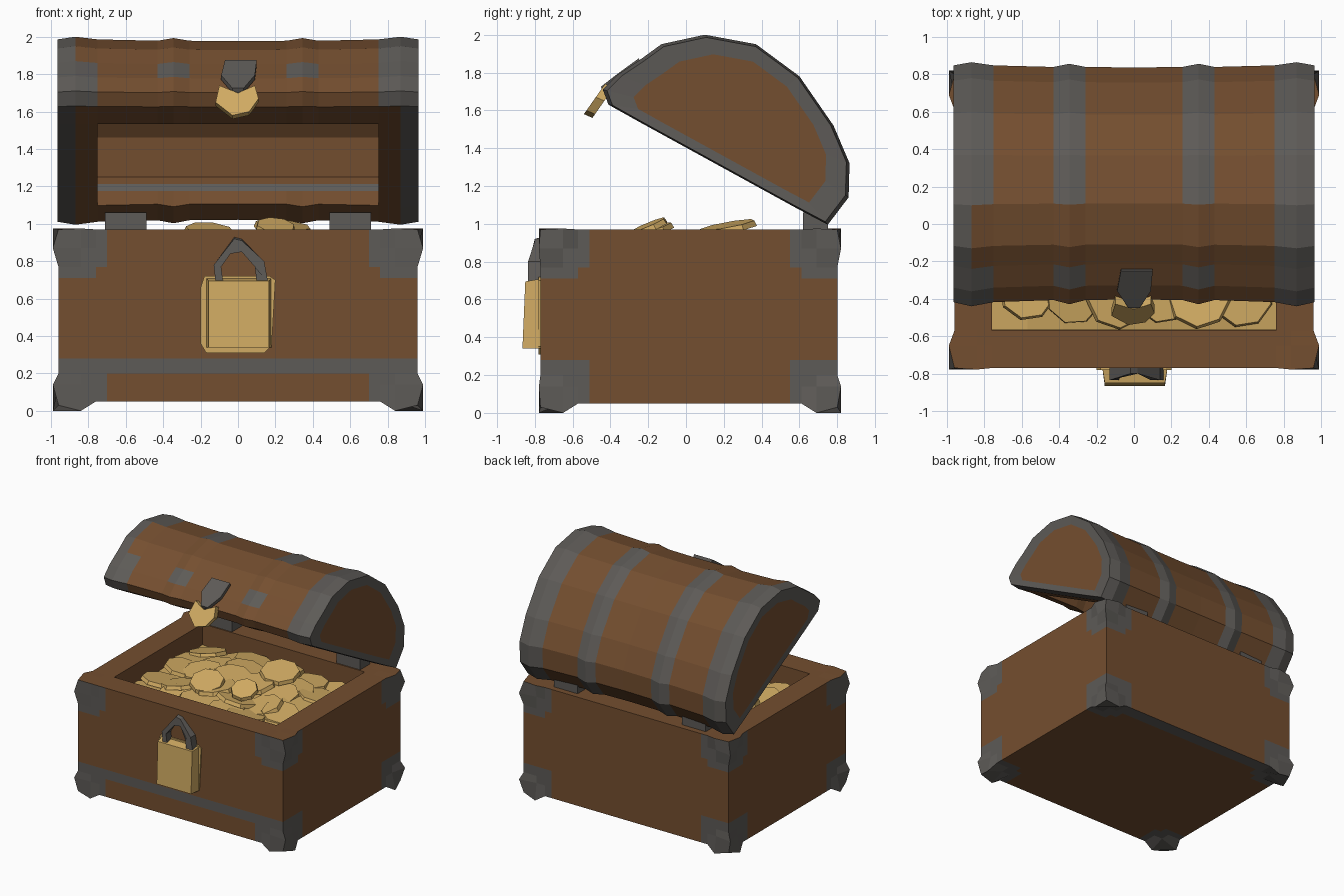
import bpy, bmesh, math, random
from mathutils import Vector, Matrix

if "Cube" in bpy.data.objects:
    bpy.data.objects.remove(bpy.data.objects["Cube"])

random.seed(4)

def material(name, rgb):
    m = bpy.data.materials.new(name)
    m.diffuse_color = (*rgb, 1)
    m.use_nodes = True
    m.node_tree.nodes["Principled BSDF"].inputs["Base Color"].default_value = m.diffuse_color
    return m

WOOD = material("brown wood", (0.175, 0.077, 0.029))
METAL = material("dark grey metal", (0.11, 0.103, 0.095))
GOLD = material("gold", (0.64, 0.41, 0.125))

def finish(bm, name, mats):
    bmesh.ops.recalc_face_normals(bm, faces=bm.faces[:])
    me = bpy.data.meshes.new(name)
    bm.to_mesh(me)
    bm.free()
    for m in mats:
        me.materials.append(m)
    ob = bpy.data.objects.new(name, me)
    bpy.context.collection.objects.link(ob)
    return ob

def box_bm(lo, hi):
    bm = bmesh.new()
    bmesh.ops.create_cube(bm, size=1)
    for v in bm.verts:
        v.co = Vector([lo[i] if v.co[i] < 0 else hi[i] for i in range(3)])
    return bm

def prism(name, pts, offset, mat):
    bm = bmesh.new()
    f = bm.faces.new([bm.verts.new(p) for p in pts])
    r = bmesh.ops.extrude_face_region(bm, geom=[f], use_keep_orig=True)
    vs = [g for g in r["geom"] if isinstance(g, bmesh.types.BMVert)]
    bmesh.ops.translate(bm, verts=vs, vec=offset)
    return finish(bm, name, [mat])

# Chest body: cut box, cavity pushed down, metal corner plates by rule
LO, HI = (-0.96, -0.77, 0.05), (0.96, 0.80, 0.97)
bm = box_bm(LO, HI)
CUTS = ((-0.84, -0.76, -0.70, 0, 0.70, 0.76, 0.84), (-0.65, -0.57, -0.51, 0.55, 0.61, 0.69),
        (0.14, 0.2, 0.28, 0.71, 0.77, 0.87))
BULGE = (0.84, 0.84), (-0.65, 0.69), (0.14, 0.87)     # cuts that swell out on the box edges
for axis, cuts in enumerate(CUTS):
    for c in cuts:
        co, no = Vector((0, 0, 0)), Vector((0, 0, 0))
        co[axis], no[axis] = c, 1
        bmesh.ops.bisect_plane(bm, geom=bm.verts[:] + bm.edges[:] + bm.faces[:],
                               plane_co=co, plane_no=no)

def in_cavity(c):
    return abs(c.x) < 0.762 and -0.572 < c.y < 0.612 and c.z > 0.3

top = [f for f in bm.faces if f.normal.z > 0.9 and in_cavity(f.calc_center_median())]
r = bmesh.ops.extrude_face_region(bm, geom=top)
bmesh.ops.delete(bm, geom=top, context='FACES_ONLY')
for g in r["geom"]:
    if isinstance(g, bmesh.types.BMVert):
        g.co.z = 0.6
bmesh.ops.recalc_face_normals(bm, faces=bm.faces[:])
for f in bm.faces:
    c, n = f.calc_center_median(), f.normal
    if in_cavity(c) or n.z > 0.5:
        continue
    d = [min(c[i] - LO[i], HI[i] - c[i]) for i in range(3) if abs(n[i]) < 0.5]
    corner = max(d) < 0.26 and sum(d) < 0.43
    strip = n.y < -0.5 and 0.2 < c.z < 0.28 and c.x > -0.70
    under = n.z < -0.5 and c.y > 0.69
    f.material_index = int(corner or strip or under)
for v in bm.verts:
    p = v.co.copy()
    ends = [-1 if abs(p[i] - LO[i]) < 1e-4 else 1 if abs(p[i] - HI[i]) < 1e-4 else 0 for i in range(3)]
    swell = any(abs((abs(p.x) if i == 0 else p[i]) - b) < 1e-3 for i in range(3) for b in BULGE[i])
    if all(ends) and ends[2] < 0:
        v.co.z -= 0.02
    elif sum(map(abs, ends)) == 2 and swell:
        v.co += Vector((ends[0] * 0.03, (0.02 if p.y > 0 else 0.008) * ends[1],
                        -0.05 if ends[2] < 0 else 0.005 * ends[2]))
finish(bm, "chest_body", [WOOD, METAL])

# Lid: closed side profile lofted across x, bands slightly proud
PROF = [(-0.41, 1.63), (-0.44, 1.71), (-0.36, 1.79), (-0.24, 1.87), (-0.13, 1.95), (0.10, 2.0),
        (0.37, 1.95), (0.60, 1.78), (0.78, 1.52), (0.865, 1.32), (0.86, 1.14), (0.75, 0.995),
        (0.58, 1.085), (-0.24, 1.535)]
# Hollow section between the last two profile points, with a metal lip at the back
HOLLOW = [(0.60, 1.16), (0.62, 1.20), (0.68, 1.24), (0.67, 1.46), (0.48, 1.73), (0.10, 1.86), (-0.12, 1.78)]
CEN = (0.30, 1.53)
half = [(0.26, 0.955), (0.345, 0.985), (0.43, 0.955), (0.75, 0.97), (0.87, 1.0), (0.965, 0.97), (0.96, 0.78)]
stations = [(-x, s) for x, s in reversed(half)] + [(0, 0.95)] + half
bm = bmesh.new()
def ring(pts, x, s):
    return [bm.verts.new((x, CEN[0] + (y - CEN[0]) * s, CEN[1] + (z - CEN[1]) * s)) for y, z in pts]
rings = [ring(PROF, x, s) for x, s in stations]
N = len(PROF)
hollow = {}
for k, (x, s) in enumerate(stations):
    if abs(x) < 0.76:
        hollow[k] = [rings[k][12]] + ring(HOLLOW, x, 0.96) + [rings[k][13]]
for k in range(len(rings) - 1):
    a, b = rings[k], rings[k + 1]
    xm = (stations[k][0] + stations[k + 1][0]) / 2
    ax = abs(xm)
    for i in range(N):
        if i == 12 and ax < 0.75:
            continue
        j = (i + 1) % N
        f = bm.faces.new((a[i], a[j], b[j], b[i]))
        if ax > 0.87:
            metal = True
        elif i >= 11:                      # underside rim
            metal = False
        elif ax > 0.74:
            metal = xm > 0 or i not in (3, 4)
        else:
            metal = 0.26 < ax < 0.43 and (i >= 5 or i == 2)
        f.material_index = int(metal)
    if ax < 0.75:
        a, b = hollow[k], hollow[k + 1]
        for i in range(len(a) - 1):
            f = bm.faces.new((a[i], a[i + 1], b[i + 1], b[i]))
            f.material_index = int(i == 1)
for end in (min(hollow), max(hollow)):
    bm.faces.new(hollow[end])
bm.faces.new(rings[0])
bm.faces.new(rings[-1])
finish(bm, "lid", [WOOD, METAL])

# Hinges
for side, tag in ((-1, "left"), (1, "right")):
    x = side * 0.6
    finish(box_bm((x - 0.11, 0.62, 0.94), (x + 0.11, 0.75, 1.06)), "hinge_" + tag, [METAL])

# Lid latch: metal mount and gold hasp
prism("latch_mount", [(-0.07, -0.24, 1.85), (0.10, -0.24, 1.85), (0.09, -0.35, 1.77), (0.03, -0.44, 1.70),
                      (-0.03, -0.44, 1.70), (-0.09, -0.35, 1.77)], (0, -0.01, 0.025), METAL)
hasp = [(-0.10, 1.74), (-0.12, 1.65), (-0.03, 1.58), (0.06, 1.60), (0.11, 1.67), (0.09, 1.74), (0, 1.70)]
prism("latch_hasp", [(x, -0.54 + (z - 1.58) * 0.7, z) for x, z in hasp], (0, 0.045, -0.02), GOLD)

# Padlock: back plate, block, shackle
plate = [(-0.2, 0.36), (-0.17, 0.31), (0.14, 0.31), (0.18, 0.35), (0.2, 0.70), (0.17, 0.72), (-0.18, 0.72), (-0.2, 0.66)]
prism("lock_plate", [(x, -0.765, z) for x, z in plate], (0, -0.015, 0), GOLD)
bm = box_bm((-0.17, -0.865, 0.34), (0.18, -0.765, 0.71))
for v in bm.verts:
    if v.co.y < -0.8:
        v.co.x *= 0.92
        if v.co.z > 0.5:
            v.co += Vector((0, 0.015, -0.015))
finish(bm, "lock_block", [GOLD])
arch = [(-0.12, 0.69), (-0.13, 0.78), (-0.02, 0.93), (0.02, 0.92), (0.14, 0.80), (0.16, 0.69),
        (0.10, 0.69), (0.09, 0.77), (0.02, 0.86), (-0.04, 0.85), (-0.09, 0.77), (-0.08, 0.69)]
ob = prism("lock_shackle", [(x, -0.765, z) for x, z in arch], (0, -0.07, 0), METAL)
for v in ob.data.vertices:
    if v.co.y < -0.8 and v.co.z > 0.84:
        v.co.y += 0.035
        v.co.z -= 0.01

# Treasure: low heap with loose many-sided coins on top
def heap(x, y):
    return 0.80 + 0.11 * max(0, 1 - (x / 0.8) ** 2) * max(0, 1 - (y / 0.65) ** 2)

bm = bmesh.new()
bmesh.ops.create_grid(bm, x_segments=8, y_segments=6, size=1)
for v in bm.verts:
    x, y = v.co.x * 0.758, 0.02 + v.co.y * 0.588
    v.co = (x, y, heap(x, y) - 0.02 + random.uniform(-0.015, 0.015))
finish(bm, "gold_heap", [GOLD])

bm = bmesh.new()
def coin(x, y, z, r, tilt_x, tilt_y):
    m = (Matrix.Translation((x, y, z)) @ Matrix.Rotation(tilt_x, 4, 'X') @ Matrix.Rotation(tilt_y, 4, 'Y')
         @ Matrix.Rotation(random.uniform(0, 6), 4, 'Z'))
    bmesh.ops.create_cone(bm, cap_ends=True, segments=8, radius1=r, radius2=r * 0.94, depth=0.03, matrix=m)

for gx in range(6):
    for gy in range(5):
        x = -0.575 + gx * 0.23 + random.uniform(-0.04, 0.04)
        y = -0.39 + gy * 0.205 + random.uniform(-0.03, 0.03)
        x, y = max(-0.58, min(0.58, x)), max(-0.39, min(0.43, y))
        coin(x, y, heap(x, y) + random.uniform(0, 0.02), random.uniform(0.15, 0.178),
             random.uniform(-0.2, 0.2), random.uniform(-0.2, 0.2))
coin(-0.15, -0.2, 0.955, 0.14, 0.3, 0.1)
coin(0.2, -0.2, 0.98, 0.11, 0.4, 0.1)
coin(0.24, 0.22, 0.98, 0.16, 0.18, 0.1)
finish(bm, "coins", [GOLD])
